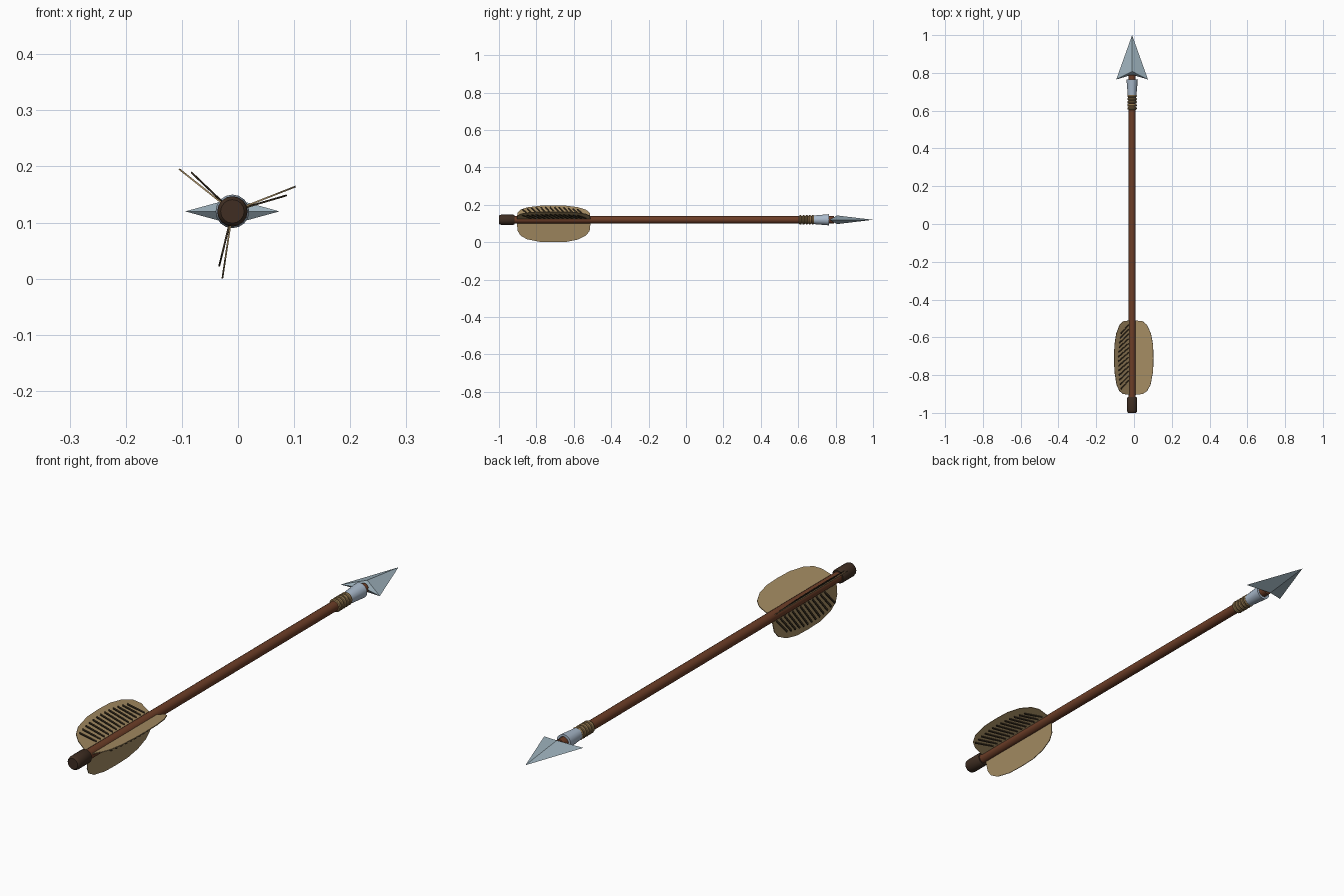
import bpy, bmesh, math
from mathutils import Vector, Matrix

if "Cube" in bpy.data.objects:
    bpy.data.objects.remove(bpy.data.objects["Cube"])

CX, CZ = -0.01, 0.12          # arrow axis, running along y


def material(name, rgb):
    m = bpy.data.materials.new(name)
    m.diffuse_color = (*rgb, 1)
    m.use_nodes = True
    m.node_tree.nodes["Principled BSDF"].inputs["Base Color"].default_value = m.diffuse_color
    return m


WOOD = material("red brown wood", (0.15, 0.047, 0.02))
DARK = material("dark brown", (0.05, 0.027, 0.016))
TAN = material("feather tan", (0.38, 0.265, 0.125))
BARB = material("feather barb dark", (0.045, 0.03, 0.015))
STEEL = material("blue grey steel", (0.33, 0.43, 0.49))
SOCKET = material("pale steel", (0.40, 0.49, 0.60))
CORD = material("cord tan", (0.28, 0.18, 0.075))


def finish(bm, name, mat, smooth=False):
    bmesh.ops.recalc_face_normals(bm, faces=bm.faces)
    me = bpy.data.meshes.new(name)
    bm.to_mesh(me)
    bm.free()
    me.materials.append(mat)
    ob = bpy.data.objects.new(name, me)
    bpy.context.collection.objects.link(ob)
    ob.location = (CX, 0, CZ)
    if smooth:
        bpy.ops.object.select_all(action='DESELECT')
        ob.select_set(True)
        bpy.context.view_layer.objects.active = ob
        bpy.ops.object.shade_smooth_by_angle(angle=math.radians(35))
    return ob


def lathe(name, profile, mat, n=16, closed=False):
    """Spin a (y, radius) profile around the arrow axis."""
    bm = bmesh.new()
    rings = [[bm.verts.new((r * math.cos(2 * math.pi * k / n), y,
                            r * math.sin(2 * math.pi * k / n)))
              for k in range(n)] for y, r in profile]
    pairs = list(zip(rings, rings[1:]))
    if closed:
        pairs.append((rings[-1], rings[0]))
    for a, b in pairs:
        for k in range(n):
            j = (k + 1) % n
            bm.faces.new((a[k], a[j], b[j], b[k]))
    if not closed:
        bm.faces.new(rings[0])
        bm.faces.new(rings[-1])
    return finish(bm, name, mat, True)


# Shaft and nock
lathe("shaft", [(-0.95, 0.019), (0.79, 0.019)], WOOD)
lathe("nock", [(-1.0, 0.021), (-0.996, 0.025), (-0.988, 0.027),
               (-0.922, 0.027), (-0.917, 0.024)], DARK)

# Cord binding: five rings
for i in range(5):
    y = 0.612 + i * 0.0165
    lathe(f"binding_ring_{i + 1}",
          [(y + 0.008 * math.cos(a * math.pi / 4), 0.0185 + 0.007 * math.sin(a * math.pi / 4))
           for a in range(8)], CORD, closed=True)

# Flared socket, hollow at the front
lathe("socket", [(0.682, 0.019), (0.682, 0.023), (0.765, 0.030), (0.765, 0.021)],
      SOCKET, closed=True)

# Arrowhead: swept four-sided point
bm = bmesh.new()
tip, left, right, top, bot = [bm.verts.new(p) for p in (
    (0, 1.0, 0), (-0.084, 0.765, 0), (0.084, 0.765, 0), (0, 0.808, 0.023), (0, 0.808, -0.023))]
back = bm.verts.new((0, 0.79, 0))
for side in (left, right):
    for ridge in (top, bot):
        bm.faces.new((tip, side, ridge))
        bm.faces.new((back, side, ridge))
finish(bm, "arrowhead", STEEL)

# Feathers with slanted barbs on one side
OUTLINE = [(-0.905, 0.012), (-0.900, 0.060), (-0.885, 0.085), (-0.85, 0.105),
           (-0.78, 0.119), (-0.71, 0.121), (-0.64, 0.119), (-0.58, 0.107),
           (-0.535, 0.085), (-0.515, 0.060), (-0.510, 0.012)]
for f in range(3):
    turn = Matrix.Rotation(-math.radians(21.5 + 120 * f), 4, 'Y')
    bm = bmesh.new()
    face = bm.faces.new([bm.verts.new((r, y, -0.0015)) for y, r in OUTLINE])
    ext = bmesh.ops.extrude_face_region(bm, geom=[face])
    new = [v for v in ext["geom"] if isinstance(v, bmesh.types.BMVert)]
    bmesh.ops.translate(bm, verts=new, vec=(0, 0, 0.003))
    bm.transform(turn)
    finish(bm, f"feather_{f + 1}", TAN)

    bm = bmesh.new()
    for i in range(13):
        y = -0.84 + i * 0.0245
        reach = 0.099 - 0.018 * abs((i - 6) / 6) ** 2
        a = Vector((0.024, y + 0.012, -0.002))
        b = Vector((reach, y - 0.034, -0.002 - 0.09 * (reach - 0.024)))
        d = b - a
        rot = d.to_track_quat('X', 'Z').to_matrix().to_4x4()
        bmesh.ops.create_cube(bm, size=1, matrix=Matrix.Translation((a + b) / 2) @ rot
                              @ Matrix.Diagonal((d.length, 0.007, 0.003, 1)))
    bm.transform(turn)
    finish(bm, f"feather_barbs_{f + 1}", BARB)
